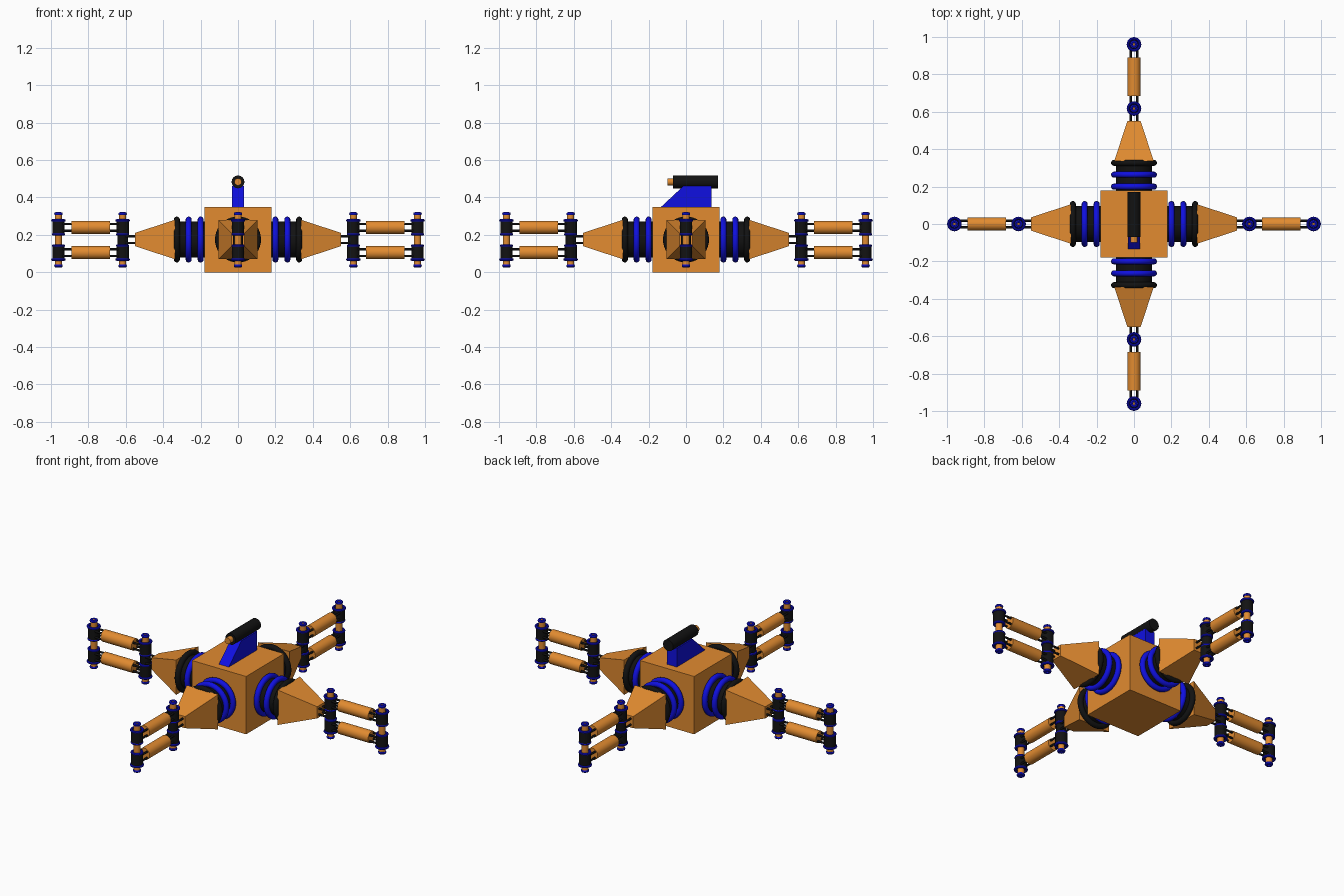
import bpy
import bmesh
from math import pi, sin, cos, radians
from mathutils import Matrix, Vector

cube = bpy.data.objects.get("Cube")
if cube:
    bpy.data.objects.remove(cube, do_unlink=True)


def material(name, color):
    m = bpy.data.materials.new(name)
    m.use_nodes = True
    m.diffuse_color = (*color, 1)
    m.node_tree.nodes["Principled BSDF"].inputs["Base Color"].default_value = (*color, 1)
    return m


ORANGE = material("orange", (0.76, 0.26, 0.03))
BLUE = material("blue", (0.005, 0.005, 0.75))
BLACK = material("black", (0.006, 0.006, 0.006))

MID = 0.175                 # height of the leg axis
ARM_Z = (0.24, 0.105)       # heights of the two parallel arms
INNER, OUTER = 0.617, 0.96  # joint distances from the centre


def axis_matrix(axis, center):
    turn = {"X": Matrix.Rotation(pi / 2, 4, "Y"),
            "Y": Matrix.Rotation(-pi / 2, 4, "X"),
            "Z": Matrix.Identity(4)}[axis]
    return Matrix.Translation(center) @ turn


def rod(bm, axis, start, length, r1, r2=None, sides=32, twist=0.0):
    """Cylinder or frustum running from start along +axis."""
    m = (axis_matrix(axis, start) @ Matrix.Translation((0, 0, length / 2))
         @ Matrix.Rotation(twist, 4, "Z"))
    bmesh.ops.create_cone(bm, cap_ends=True, segments=sides, radius1=r1,
                          radius2=r1 if r2 is None else r2, depth=length, matrix=m)


def ring(bm, axis, center, major, minor, around=40, tube=12):
    m = axis_matrix(axis, center)
    loops = []
    for i in range(around):
        a = 2 * pi * i / around
        loop = []
        for j in range(tube):
            b = 2 * pi * j / tube
            r = major + minor * cos(b)
            loop.append(bm.verts.new(m @ Vector((r * cos(a), r * sin(a), minor * sin(b)))))
        loops.append(loop)
    for i in range(around):
        p, q = loops[i], loops[(i + 1) % around]
        for j in range(tube):
            k = (j + 1) % tube
            bm.faces.new((p[j], q[j], q[k], p[k]))


def part(name, mat, build):
    """Make one object whose mesh is filled by the build function."""
    bm = bmesh.new()
    build(bm)
    bmesh.ops.recalc_face_normals(bm, faces=bm.faces)
    mesh = bpy.data.meshes.new(name)
    bm.to_mesh(mesh)
    bm.free()
    mesh.materials.append(mat)
    ob = bpy.data.objects.new(name, mesh)
    bpy.context.collection.objects.link(ob)
    bpy.ops.object.select_all(action="DESELECT")
    ob.select_set(True)
    bpy.context.view_layer.objects.active = ob
    bpy.ops.object.shade_smooth_by_angle(angle=radians(35))
    return ob


# Body and turret
def body(bm):
    bmesh.ops.create_cube(bm, size=1, matrix=Matrix.Translation((0, 0, 0.174))
                          @ Matrix.Diagonal((0.36, 0.36, 0.348, 1)))


def mount(bm):
    side = [(-0.135, 0.348), (0.135, 0.348), (0.135, 0.46), (-0.015, 0.46)]
    face = bm.faces.new([bm.verts.new((-0.033, y, z)) for y, z in side])
    out = bmesh.ops.extrude_face_region(bm, geom=[face])["geom"]
    bmesh.ops.translate(bm, vec=(0.066, 0, 0),
                        verts=[v for v in out if isinstance(v, bmesh.types.BMVert)])


part("body", ORANGE, body)
part("turret_mount", BLUE, mount)
part("turret_barrel", BLACK, lambda bm: rod(bm, "Y", (0, -0.07, 0.483), 0.24, 0.034))
part("turret_muzzle", ORANGE, lambda bm: rod(bm, "Y", (0, -0.1, 0.483), 0.04, 0.019))


# Leg parts, built along +x
def shoulder_core(bm):
    rod(bm, "X", (0.17, 0, MID), 0.17, 0.097)
    ring(bm, "X", (0.327, 0, MID), 0.107, 0.016)


def shoulder_rings(bm):
    for x in (0.2, 0.264):
        ring(bm, "X", (x, 0, MID), 0.107, 0.016)


def upper_leg(bm):
    root2 = 2 ** 0.5
    rod(bm, "X", (0.338, 0, MID), 0.214, 0.105 * root2, 0.035 * root2, 4, pi / 4)


def thin_rods(bm):
    spans = [(0.54, INNER, MID)]
    for z in ARM_Z:
        spans += [(INNER, 0.69, z), (0.88, OUTER, z)]
    for a, b, z in spans:
        for dy in (-0.018, 0.018):
            for dz in (-0.018, 0.018):
                rod(bm, "X", (a, dy, z + dz), b - a, 0.006, sides=12)


def arms(bm):
    for z in ARM_Z:
        rod(bm, "X", (0.685, 0, z), 0.205, 0.035)


def joint_pins(bm):
    for x in (INNER, OUTER):
        rod(bm, "Z", (x, 0, 0.034), 0.282, 0.019)


def joint_barrels(bm):
    for x in (INNER, OUTER):
        for z in ARM_Z:
            rod(bm, "Z", (x, 0, z - 0.037), 0.074, 0.033)
    rod(bm, "Z", (INNER, 0, 0.145), 0.055, 0.028)


def joint_rings(bm):
    for x in (INNER, OUTER):
        for z in ARM_Z:
            for dz in (-0.037, 0.037):
                outer_edge = abs(z + dz - MID) > 0.06
                ring(bm, "Z", (x, 0, z + dz), 0.032 if outer_edge else 0.028, 0.007, 24, 8)
        for z in (0.312, 0.034):
            ring(bm, "Z", (x, 0, z), 0.014, 0.009, 20, 8)


LEG = [("shoulder_core", BLACK, shoulder_core), ("shoulder_rings", BLUE, shoulder_rings),
       ("upper_leg", ORANGE, upper_leg), ("thin_rods", BLACK, thin_rods),
       ("arms", ORANGE, arms), ("joint_pins", ORANGE, joint_pins),
       ("joint_barrels", BLACK, joint_barrels), ("joint_rings", BLUE, joint_rings)]

# Four legs: left, back, right, front
for turn, where in enumerate(("left", "back", "right", "front")):
    for name, mat, build in LEG:
        ob = part(where + "_" + name, mat, build)
        ob.rotation_euler.z = turn * pi / 2
        if where == "back" and name == "upper_leg":
            bpy.ops.object.shade_smooth()
